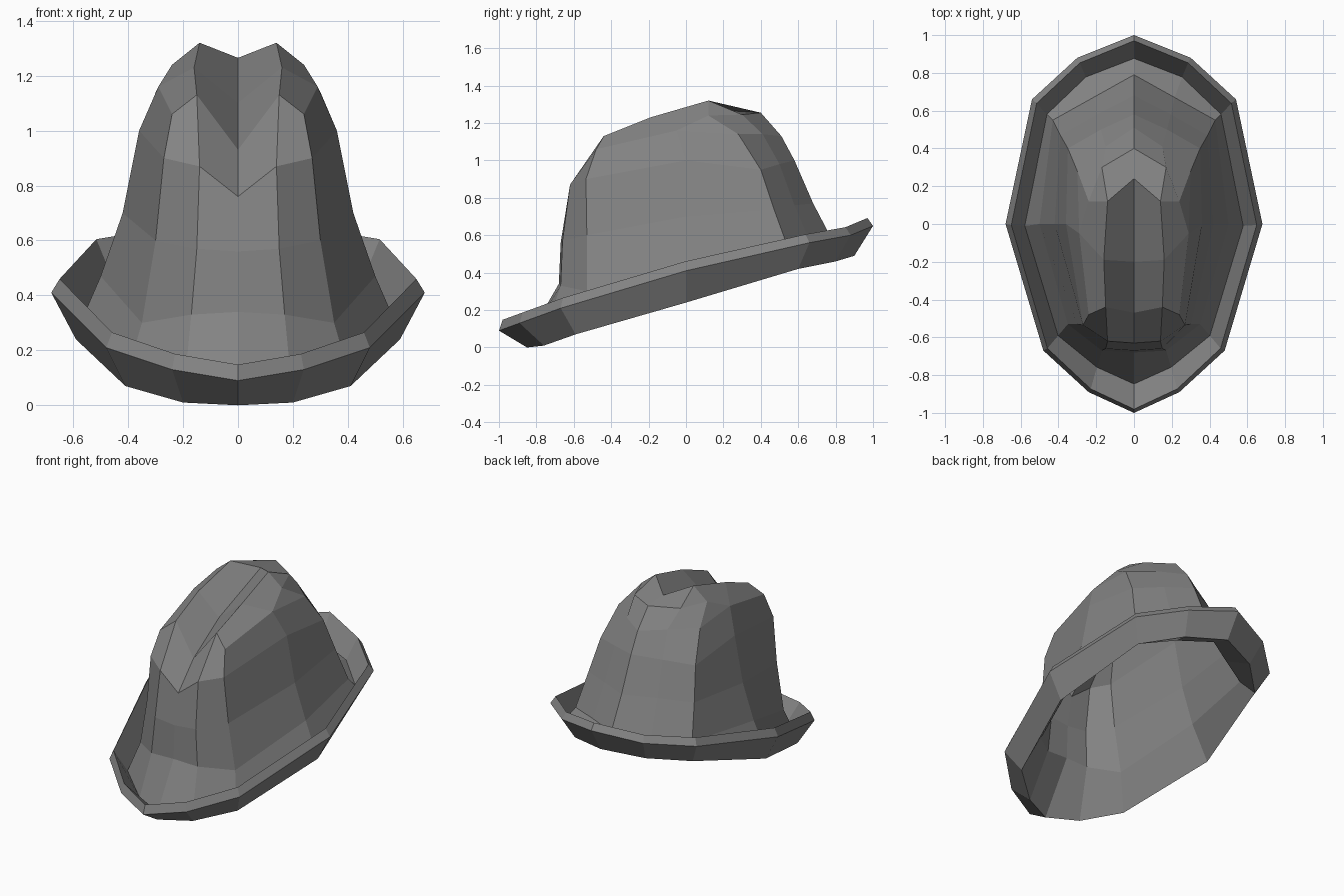
import bpy, bmesh
from mathutils import Vector as V

if "Cube" in bpy.data.objects:
    bpy.data.objects.remove(bpy.data.objects["Cube"])

# Brim: half rings running front -> side -> back
base = [V(p) for p in [(0, -.85, 0), (.20, -.76, .01), (.41, -.59, .07), (.59, 0, .24),
                       (.47, .60, .42), (.26, .80, .46), (0, .90, .49)]]
edge = [V(p) for p in [(0, -1, .09), (.24, -.89, .13), (.48, -.67, .21), (.68, 0, .41),
                       (.54, .66, .56), (.30, .88, .60), (0, 1, .65)]]
lip = [V((p.x * .955, p.y * .975 - .005, p.z + .05 - .008 * p.y)) for p in edge]
gutter = [V((p.x * .98, p.y * .985 - .01, p.z + .05)) for p in base]

# Crown: upright profiles from the brim to the shoulder
front = [(0, -.68, .34), (0, -.67, .56), (0, -.63, .76), (0, -.47, .93)]
pinch = [(.17, -.67, .33), (.15, -.66, .57), (.14, -.62, .87), (.15, -.44, 1.13)]
front_side = [(.35, -.53, .30), (.30, -.53, .60), (.27, -.535, .90), (.24, -.48, 1.06)]
side = [(.50, 0, .47), (.42, 0, .70), (.36, 0, 1.0), (.29, -.05, 1.16)]
back_side = [(.43, .55, .52), (.39, .47, .74), (.35, .40, .95), (.30, .28, 1.14)]
back = [(0, .79, .56), (0, .68, .77), (0, .58, 1.0), (0, .51, 1.13)]
back_mid = [(V(a) + V(b)) * .5 + V((0, .005 * i, .005)) for i, (a, b) in enumerate(zip(back_side, back))]
columns = [front, pinch, front_side, side, back_side, back_mid, back]
crown = [[V(c[i]) for c in columns] for i in range(4)]

# Top: creased valley, raised ridge and rear cap
valley, ridge = V((0, -.20, 1.10)), V((.16, -.19, 1.23))
valley_end, peak = V((0, .24, 1.265)), V((.14, .12, 1.32))
cap, cap_side, shoulder = V((0, .40, 1.255)), V((.17, .30, 1.245)), V((.24, .12, 1.24))

felt = bpy.data.materials.new("dark_felt")
felt.diffuse_color = (.23, .23, .23, 1)
felt.use_nodes = True
felt.node_tree.nodes["Principled BSDF"].inputs["Base Color"].default_value = felt.diffuse_color


def strips(rings):
    return [[a[i], a[i + 1], b[i + 1], b[i]]
            for a, b in zip(rings, rings[1:]) for i in range(6)]


def crown_faces(bottom):
    f, p, fs, s, bs, bm, b = crown[-1]
    return strips([bottom] + crown) + [
        [f, p, ridge, valley], [valley, ridge, peak, valley_end],
        [p, fs, s, ridge], [ridge, s, shoulder, peak], [s, bs, shoulder],
        [shoulder, bs, bm, cap_side], [bm, b, cap, cap_side],
        [shoulder, cap_side, peak], [valley_end, peak, cap_side, cap]]


def shell(polys):
    """Mesh from half-model polygons, mirrored across x and welded."""
    bm = bmesh.new()
    for poly in polys:
        bm.faces.new([bm.verts.new(p) for p in poly])
        bm.faces.new([bm.verts.new((-p.x, p.y, p.z)) for p in reversed(poly)])
    bmesh.ops.remove_doubles(bm, verts=bm.verts[:], dist=.0005)
    bm.normal_update()
    return bm


def add_object(name, bm):
    mesh = bpy.data.meshes.new(name)
    bm.to_mesh(mesh)
    bm.free()
    mesh.materials.append(felt)
    obj = bpy.data.objects.new(name, mesh)
    bpy.context.collection.objects.link(obj)


# Outer felt: curled brim and crown
add_object("hat_brim", shell(strips([base, edge, lip, gutter])))
add_object("hat_crown", shell(crown_faces(gutter)))

# Lining: crown copied inwards, starting at the brim's lower edge
lining = shell(crown_faces(base))
moved = [(v, v.co - v.normal * .035) for v in lining.verts
         if not any((V((abs(v.co.x), v.co.y, v.co.z)) - p).length < .001 for p in base)]
for v, co in moved:
    v.co = co
bmesh.ops.reverse_faces(lining, faces=lining.faces[:])
add_object("hat_lining", lining)
